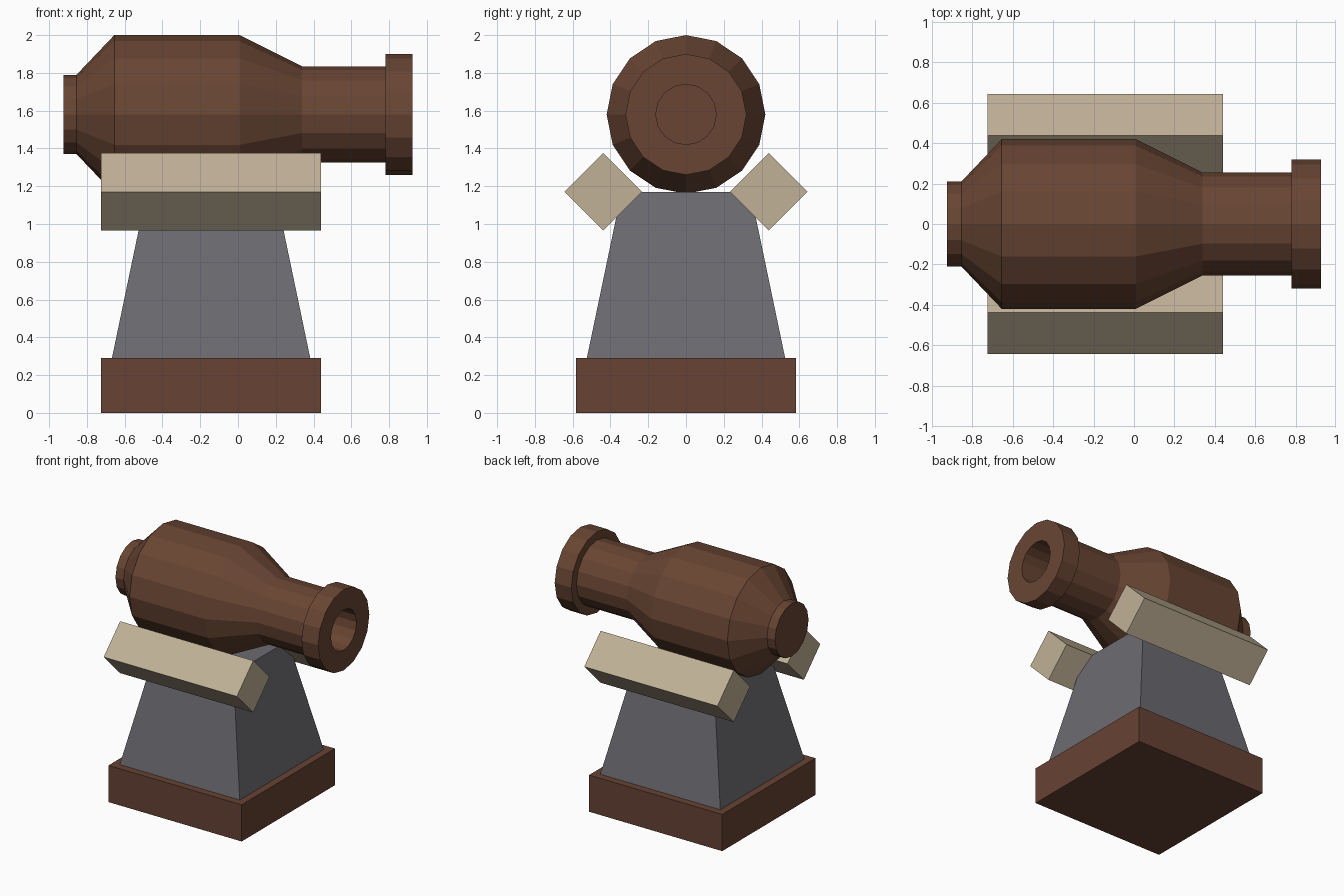
import bpy, bmesh, math
from mathutils import Matrix

if "Cube" in bpy.data.objects:
    bpy.data.objects.remove(bpy.data.objects["Cube"])

CX = -0.1425      # centre of the stand
HALF = 0.5825     # half width of the stand
AXIS_Z = 1.58     # height of the barrel axis


def material(name, rgb):
    m = bpy.data.materials.new(name)
    m.diffuse_color = (*rgb, 1)
    m.use_nodes = True
    m.node_tree.nodes["Principled BSDF"].inputs["Base Color"].default_value = m.diffuse_color
    return m


def make_object(name, bm, mat):
    bmesh.ops.recalc_face_normals(bm, faces=bm.faces)
    mesh = bpy.data.meshes.new(name)
    bm.to_mesh(mesh)
    bm.free()
    mesh.materials.append(mat)
    ob = bpy.data.objects.new(name, mesh)
    bpy.context.collection.objects.link(ob)
    return ob


def box(name, size, loc, mat, tilt=0, taper=1):
    bm = bmesh.new()
    bmesh.ops.create_cube(bm, size=1)
    for v in bm.verts:
        v.co.x *= size[0]
        v.co.y *= size[1]
        if v.co.z > 0:
            v.co.x *= taper
            v.co.y *= taper
        v.co.z *= size[2]
    bm.transform(Matrix.Translation(loc) @ Matrix.Rotation(tilt, 4, 'X'))
    return make_object(name, bm, mat)


def lathe_x(name, profile, sides, mat):
    """Revolve (x, radius) points about the barrel axis and cap both ends."""
    bm = bmesh.new()
    rings = []
    for x, r in profile:
        angles = [2 * math.pi * i / sides for i in range(sides)]
        rings.append([bm.verts.new((x, r * math.cos(a), AXIS_Z + r * math.sin(a)))
                      for a in angles])
    for a, b in zip(rings, rings[1:]):
        for i in range(sides):
            j = (i + 1) % sides
            bm.faces.new((a[i], a[j], b[j], b[i]))
    bm.faces.new(rings[0])
    bm.faces.new(rings[-1])
    return make_object(name, bm, mat)


brown = material("brown_metal", (0.14, 0.06, 0.033))
wood = material("base_brown", (0.135, 0.055, 0.033))
grey = material("grey_stone", (0.15, 0.147, 0.165))
beige = material("pale_rail", (0.53, 0.44, 0.31))

# Square base and tapered pedestal
box("base", (2 * HALF, 2 * HALF, 0.29), (CX, 0, 0.145), wood)
box("pedestal", (1.05, 1.05, 0.88), (CX, 0, 0.73), grey, taper=0.65)

# Two square rails turned on edge
for side, name in ((-1, "front_rail"), (1, "back_rail")):
    box(name, (2 * HALF, 0.29, 0.29), (CX, side * 0.438, 1.17), beige,
        tilt=math.pi / 4)

# Barrel: breech, body, neck, muzzle ring, then back into the bore
lathe_x("barrel", [
    (-0.925, 0.21), (-0.855, 0.21), (-0.655, 0.42), (0.01, 0.42),
    (0.34, 0.255), (0.78, 0.255), (0.78, 0.32), (0.925, 0.32),
    (0.925, 0.16), (0.34, 0.16)], 16, brown)
